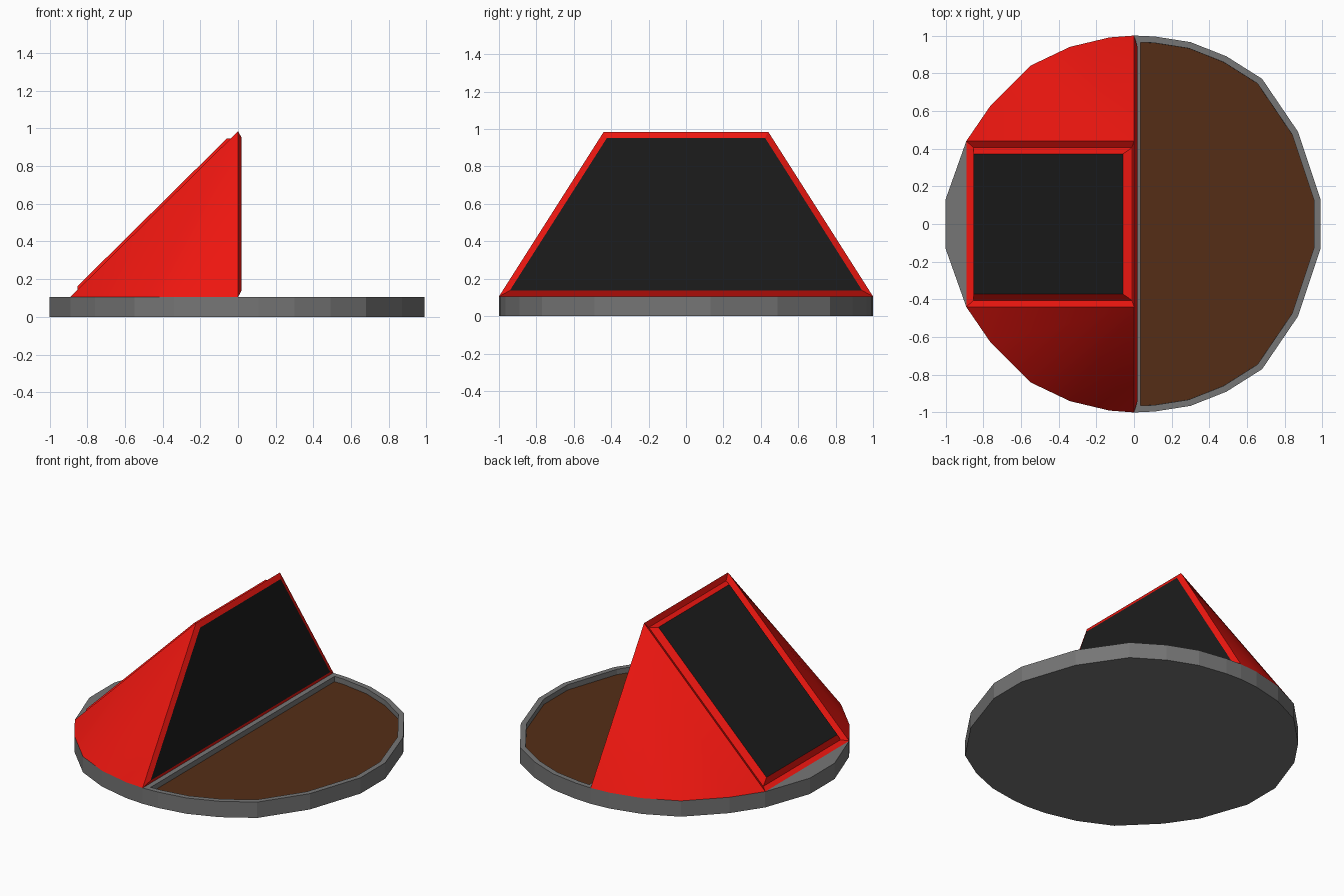
import bpy, bmesh, math

if "Cube" in bpy.data.objects:
    bpy.data.objects.remove(bpy.data.objects["Cube"])

TOP = 0.105   # top of the base disc


def material(name, rgb):
    m = bpy.data.materials.new(name)
    m.diffuse_color = (*rgb, 1)
    m.use_nodes = True
    m.node_tree.nodes["Principled BSDF"].inputs["Base Color"].default_value = m.diffuse_color
    return m


grey = material("grey", (0.18, 0.18, 0.18))
red = material("red", (0.85, 0.008, 0.005))
black = material("black", (0.012, 0.012, 0.012))
brown = material("brown", (0.09, 0.027, 0.008))


def finish(bm, name, mats):
    me = bpy.data.meshes.new(name)
    bm.to_mesh(me)
    bm.free()
    for m in mats:
        me.materials.append(m)
    ob = bpy.data.objects.new(name, me)
    bpy.context.collection.objects.link(ob)
    return ob


def inset(bm, face, width, depth):
    bmesh.ops.inset_individual(bm, faces=[face], thickness=width, depth=depth,
                               use_even_offset=True)


# half outlines of the irregular disc, mirrored in y
right = [(0.99, 0.13), (0.87, 0.49), (0.68, 0.77), (0.49, 0.89), (0.30, 0.965), (0.11, 0.995)]
left = [(0, 1), (-0.13, 0.99), (-0.34, 0.94), (-0.55, 0.84), (-0.76, 0.63), (-0.89, 0.44)]
tail = [(-1, 0.13)]


def mirrored(pts):
    return pts + [(x, -y) for x, y in reversed(pts) if abs(y) > 1e-6]


# base disc with a recessed half-round tray
bm = bmesh.new()
ring = mirrored(right + left + tail)
lo = [bm.verts.new((x, y, 0)) for x, y in ring]
hi = [bm.verts.new((x, y, TOP)) for x, y in ring]
n = len(ring)
bm.faces.new(lo)
for i in range(n):
    j = (i + 1) % n
    bm.faces.new((lo[i], lo[j], hi[j], hi[i]))
k = len(right)
bm.faces.new(hi[k:n - k])
tray = bm.faces.new(hi[:k + 1] + hi[n - k - 1:])
bmesh.ops.recalc_face_normals(bm, faces=bm.faces)
inset(bm, tray, 0.034, 0)
inset(bm, tray, 0.0005, -0.035)
tray.material_index = 1
finish(bm, "base_disc", [grey, brown])

# red hood: fan-shaped flanks, sloped back and upright front, both with black panels
bm = bmesh.new()
arcs, peaks = [], []
for s in (1, -1):
    arc = [bm.verts.new((x, s * y, TOP)) for x, y in left]
    peak = bm.verts.new((0, s * 0.44, 0.985))
    for a, b in zip(arc, arc[1:]):
        bm.faces.new((peak, a, b))
    arcs.append(arc)
    peaks.append(peak)
slope = bm.faces.new((arcs[0][-1], arcs[1][-1], peaks[1], peaks[0]))
front = bm.faces.new((arcs[0][0], peaks[0], peaks[1], arcs[1][0]))
bottom = bm.faces.new(arcs[0] + arcs[1][::-1])
bmesh.ops.recalc_face_normals(bm, faces=bm.faces)
bmesh.ops.delete(bm, geom=[bottom], context='FACES_ONLY')
inset(bm, slope, 0.035, -0.02)
inset(bm, slope, 0.033, 0.034)
inset(bm, front, 0.032, 0.018)
slope.material_index = front.material_index = 1
hood = finish(bm, "hood", [red, black])
bpy.context.view_layer.objects.active = hood
hood.select_set(True)
bpy.ops.object.shade_smooth_by_angle(angle=math.radians(25))
